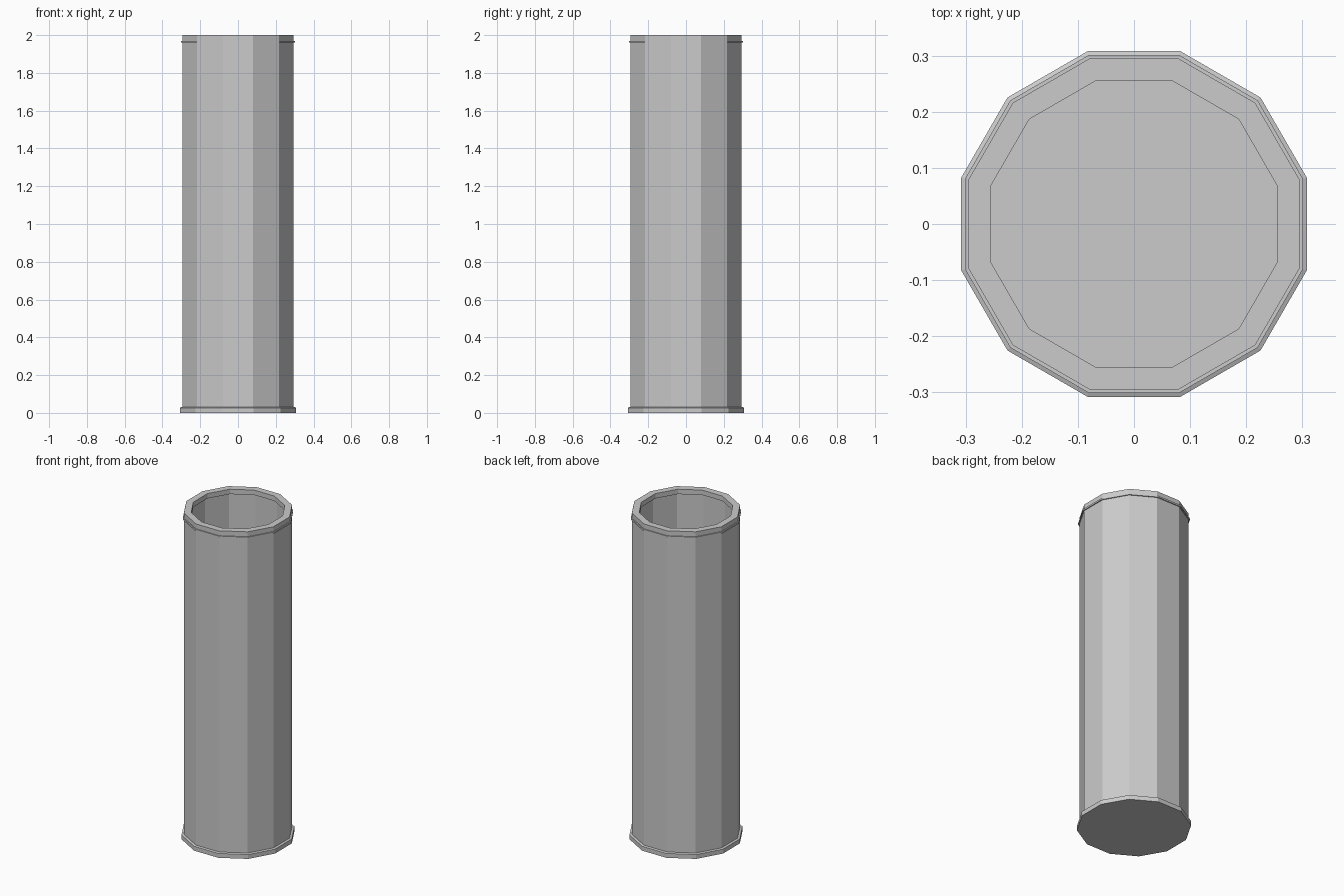
import bpy, bmesh, math

if "Cube" in bpy.data.objects:
    bpy.data.objects.remove(bpy.data.objects["Cube"])

SIDES = 12


def lathe(name, profile, closed=True):
    """Revolve (apothem, z) points into a 12-sided solid with flats facing the axes."""
    bm = bmesh.new()
    rings = []
    for apothem, z in profile:
        if apothem == 0:
            rings.append([bm.verts.new((0, 0, z))] * SIDES)
            continue
        r = apothem / math.cos(math.pi / SIDES)
        angles = [2 * math.pi * (i + 0.5) / SIDES for i in range(SIDES)]
        rings.append([bm.verts.new((r * math.cos(a), r * math.sin(a), z)) for a in angles])
    pairs = list(zip(rings, rings[1:]))
    if closed:
        pairs.append((rings[-1], rings[0]))
    for low, high in pairs:
        for i in range(SIDES):
            j = (i + 1) % SIDES
            corners = list(dict.fromkeys((low[i], low[j], high[j], high[i])))
            bm.faces.new(corners)
    bmesh.ops.recalc_face_normals(bm, faces=bm.faces)
    mesh = bpy.data.meshes.new(name)
    bm.to_mesh(mesh)
    bm.free()
    obj = bpy.data.objects.new(name, mesh)
    bpy.context.collection.objects.link(obj)
    return obj


# Hollow body with a floor and an inward lip at the open top
lathe("tube_body", [
    (0, 0.01), (0.295, 0.01), (0.295, 2.0), (0.255, 2.0),
    (0.255, 1.97), (0.275, 1.97), (0.275, 0.03), (0, 0.03),
], closed=False)

# Wider foot flange closing the bottom
lathe("base_flange", [
    (0, 0), (0.308, 0), (0.308, 0.027), (0.301, 0.03), (0.29, 0.03), (0.29, 0.015), (0, 0.015),
], closed=False)

# Thin raised band just below the rim
lathe("rim_band", [(0.29, 1.96), (0.301, 1.96), (0.301, 1.97), (0.29, 1.97)])
